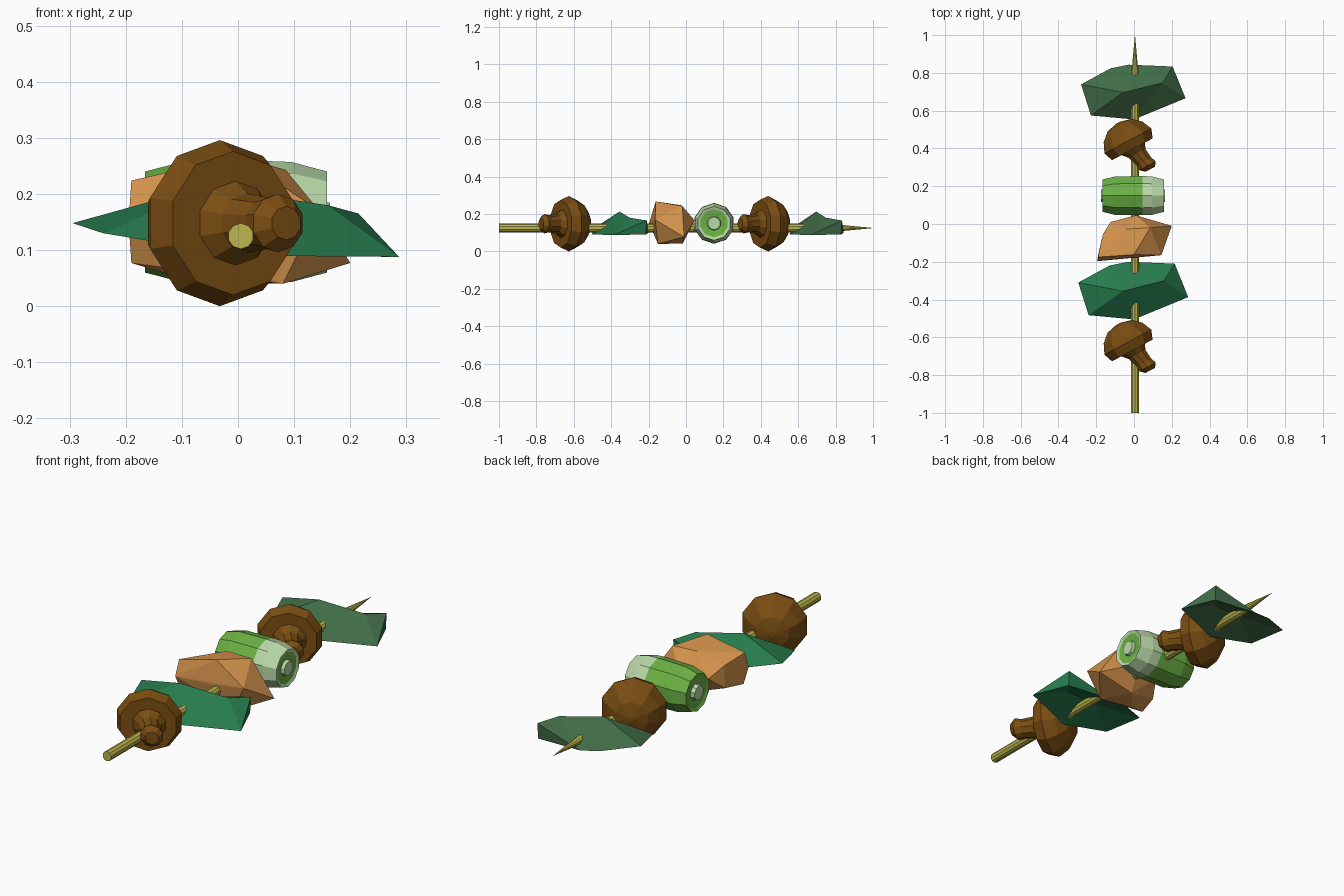
import bpy, bmesh, math
from mathutils import Vector

cube = bpy.data.objects.get("Cube")
if cube:
    bpy.data.objects.remove(cube, do_unlink=True)


def material(name, rgb):
    lin = [((c / 255 + 0.055) / 1.055) ** 2.4 for c in rgb] + [1]
    m = bpy.data.materials.new(name)
    m.use_nodes = True
    m.diffuse_color = lin
    bsdf = m.node_tree.nodes["Principled BSDF"]
    bsdf.inputs["Base Color"].default_value = lin
    bsdf.inputs["Roughness"].default_value = 0.8
    return m


WOOD = material("skewer wood", (190, 182, 78))
BROWN = material("mushroom brown", (122, 77, 17))
GREEN = material("pepper green", (38, 122, 76))
OLIVE = material("pepper dull green", (64, 108, 70))
ORANGE = material("meat orange", (214, 148, 76))
LEAF = material("vegetable green", (108, 178, 68))
PALE = material("vegetable pale green", (186, 217, 168))


def finish(name, bm, mats):
    bmesh.ops.remove_doubles(bm, verts=bm.verts, dist=1e-5)
    bmesh.ops.recalc_face_normals(bm, faces=bm.faces)
    me = bpy.data.meshes.new(name)
    bm.to_mesh(me)
    bm.free()
    for m in mats:
        me.materials.append(m)
    ob = bpy.data.objects.new(name, me)
    bpy.context.collection.objects.link(ob)
    return ob


def loft(name, rings, axis, side, sides, mats, rule=None):
    """Rings are (centre, radius) stacked along axis; the ends are capped."""
    bm = bmesh.new()
    axis, side = Vector(axis).normalized(), Vector(side).normalized()
    other = axis.cross(side)
    loops = []
    for centre, r in rings:
        loops.append([bm.verts.new(Vector(centre)
                      + r * math.cos(math.tau * i / sides) * side
                      + r * math.sin(math.tau * i / sides) * other)
                      for i in range(sides)])
    bands = []
    for k, (a, b) in enumerate(zip(loops, loops[1:])):
        for i in range(sides):
            j = (i + 1) % sides
            bands.append((bm.faces.new((a[i], a[j], b[j], b[i])), k))
    bands.append((bm.faces.new(loops[0]), -1))
    bands.append((bm.faces.new(loops[-1]), len(rings) - 1))
    if rule:
        for f, k in bands:
            f.material_index = rule(k)
    return finish(name, bm, mats)


# Skewer with a sharpened back end
X, Z = 0.005, 0.125
loft("skewer", [((X, -1, Z), 0.023), ((X, 0.76, Z), 0.023), ((X, 1, Z), 0.0005)],
     (0, 1, 0), (0, 0, 1), 10, [WOOD])

# Mushrooms: (distance along stem axis, radius, sideways shift)
PROFILE = [(-0.115, 0.012, 0), (-0.1, 0.075, 0), (-0.06, 0.122, 0), (-0.005, 0.148, 0),
           (0.045, 0.128, 0), (0.045, 0.075, 0.005), (0.075, 0.053, 0.012),
           (0.13, 0.046, 0.024), (0.16, 0.052, 0.03), (0.183, 0.03, 0.034)]


def mushroom(name, y):
    d, p = Vector((0.47, -0.88, 0)), Vector((0.88, 0.47, 0))
    c = Vector((-0.03, y, 0.148))
    loft(name, [(c + d * t + p * s, r) for t, r, s in PROFILE],
         d, (0, 0, 1), 10, [BROWN])


mushroom("front_mushroom", -0.63)
mushroom("back_mushroom", 0.435)

# Pepper pieces: ridged top, hollow underside
PEPPER = [(-.295, .043, .148), (-.13, .133, .115), (-.03, .153, .1), (.215, .143, .165),
          (.287, -.034, .088), (0, -.152, .09), (-.24, -.13, .13), (.215, .138, .09),
          (-.06, -.002, .213), (.16, .053, .18), (-.05, .003, .15), (.13, .033, .135)]
PEPPER_FACES = [(0, 8, 1), (1, 8, 2), (2, 8, 9), (2, 9, 3), (3, 9, 4), (9, 8, 5),
                (9, 5, 4), (8, 6, 5), (8, 0, 6), (3, 4, 7), (2, 3, 7),
                (0, 1, 10), (1, 2, 10), (2, 11, 10), (2, 7, 11), (7, 4, 11),
                (4, 5, 11), (5, 10, 11), (5, 6, 10), (6, 0, 10)]


def pepper(name, y, scale, mat):
    bm = bmesh.new()
    vs = [bm.verts.new((px * scale, py * scale + y, pz)) for px, py, pz in PEPPER]
    for f in PEPPER_FACES:
        bm.faces.new([vs[i] for i in f])
    finish(name, bm, [mat])


pepper("front_pepper", -0.353, 1.0, GREEN)
pepper("back_pepper", 0.698, 0.95, OLIVE)

# Meat chunk: faceted lump
CHUNK = [(-.19, -.175, .224), (-.195, -.197, .15), (-.19, -.165, .077), (-.165, -.055, .2),
         (-.165, -.06, .09), (-.125, .01, .15), (.01, .046, .166), (0, -.162, .267),
         (-.04, -.027, .247), (.085, -.02, .243), (.2, -.01, .077), (.145, -.165, .17),
         (.08, -.15, .04), (0, -.018, .042), (0, -.178, .15), (-.1, -.13, .05)]
bm = bmesh.new()
for co in CHUNK:
    bm.verts.new(co)
bmesh.ops.convex_hull(bm, input=bm.verts)
finish("meat_chunk", bm, [ORANGE])

# Vegetable slice: barrel across the skewer, recessed ends with a pale core
BARREL = [(-.174, .034), (-.155, .038), (-.16, .075), (-.166, .09), (-.1, .107), (.045, .109),
          (.095, .107), (.159, .09), (.154, .075), (.149, .038), (.164, .034)]


def barrel_rule(k):
    return 1 if k in (-1, 0, 5, 6, 7, 9, 10) else 0


loft("vegetable_barrel", [((x, 0.15, 0.15), r) for x, r in BARREL],
     (1, 0, 0), (0, 0, 1), 10, [LEAF, PALE], barrel_rule)
